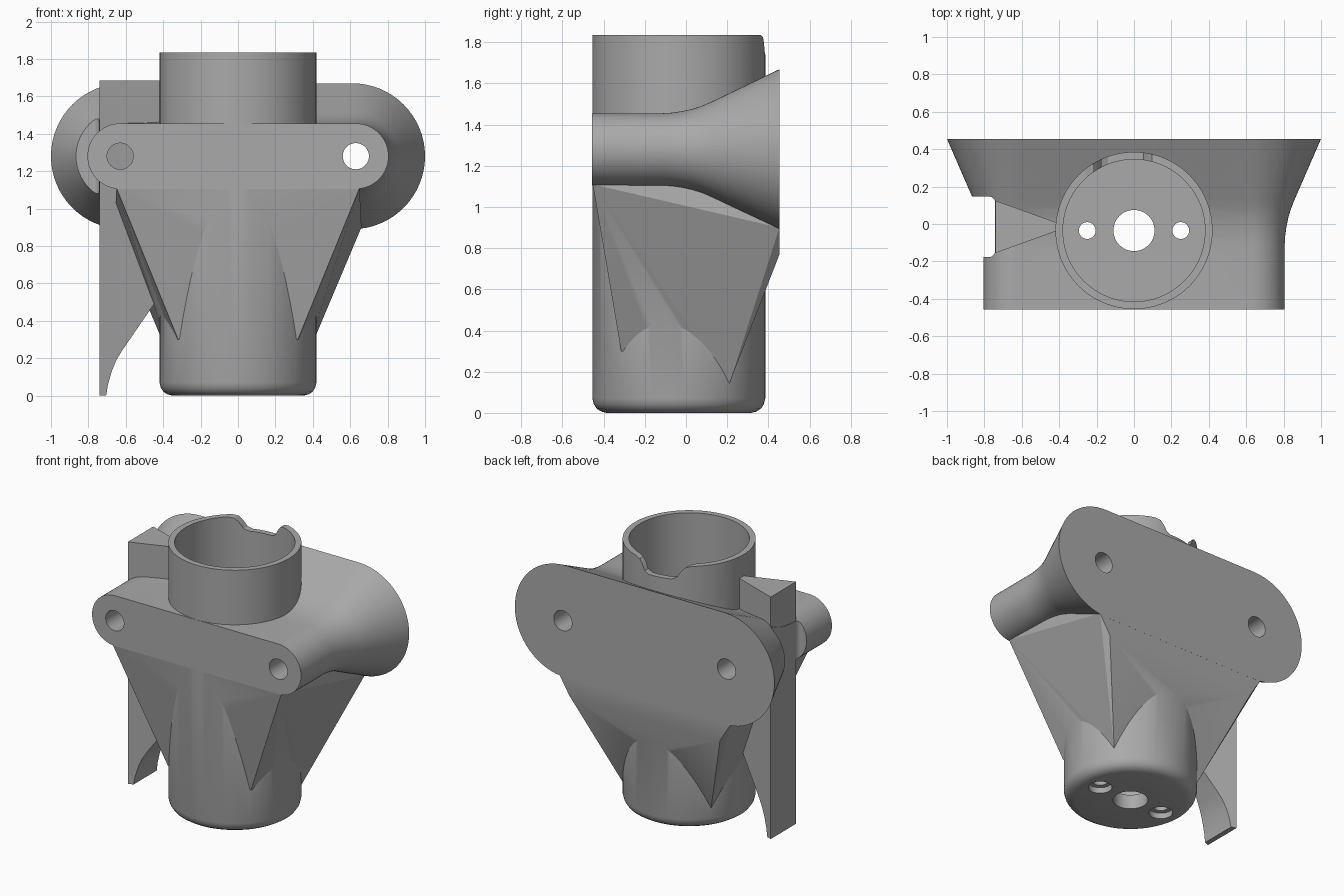
import bpy, bmesh, math
from mathutils import Matrix

if "Cube" in bpy.data.objects:
    bpy.data.objects.remove(bpy.data.objects["Cube"], do_unlink=True)

grey = bpy.data.materials.new("plain_grey")
grey.use_nodes = True
colour = (0.4, 0.4, 0.4, 1)
grey.diffuse_color = colour
grey.node_tree.nodes["Principled BSDF"].inputs["Base Color"].default_value = colour

TUBE_Y = -0.035


def finish(name, bm):
    bmesh.ops.recalc_face_normals(bm, faces=bm.faces)
    mesh = bpy.data.meshes.new(name)
    bm.to_mesh(mesh)
    bm.free()
    mesh.materials.append(grey)
    obj = bpy.data.objects.new(name, mesh)
    bpy.context.collection.objects.link(obj)
    return obj


def loft(name, rings):
    """Skin closed rings of equal length and cap both ends."""
    bm = bmesh.new()
    loops = [[bm.verts.new(p) for p in ring] for ring in rings]
    n = len(loops[0])
    for a, b in zip(loops, loops[1:]):
        for i in range(n):
            j = (i + 1) % n
            bm.faces.new((a[i], a[j], b[j], b[i]))
    bm.faces.new(loops[0])
    bm.faces.new(loops[-1])
    return finish(name, bm)


def turned(name, profile, x=0, y=TUBE_Y, sides=96):
    """Solid of revolution about a vertical axis from (radius, z) pairs."""
    turn = [2 * math.pi * i / sides for i in range(sides)]
    return loft(name, [[(x + r * math.cos(a), y + r * math.sin(a), z) for a in turn]
                       for r, z in profile])


def stadium(x, r, y, z=1.28, steps=32):
    pts = []
    for side, start in ((1, -math.pi / 2), (-1, math.pi / 2)):
        for i in range(steps + 1):
            a = start + math.pi * i / steps
            pts.append((side * x + r * math.cos(a), y, z + r * math.sin(a)))
    return pts


def combine(target, tool, operation):
    mod = target.modifiers.new("combine", 'BOOLEAN')
    mod.operation = operation
    mod.solver = 'EXACT'
    mod.object = tool
    bpy.context.view_layer.objects.active = target
    bpy.ops.object.modifier_apply(modifier=mod.name)
    bpy.data.objects.remove(tool, do_unlink=True)


# Mounting block: round-ended bar flaring to a wide back plate
flare = [(-0.456, 0.175), (-0.12, 0.175), (-0.07, 0.178), (-0.02, 0.185),
         (0.03, 0.196), (0.08, 0.212), (0.13, 0.234), (0.455, 0.39)]
body = loft("bracket_body", [stadium(0.63 - 0.02 * (r - 0.175) / 0.215, r, y) for y, r in flare])

# Tapered gusset running down to four points on the tube
bm = bmesh.new()
for s in (1, -1):
    for p in ((0.65, -0.453, 1.11), (0.6, -0.453, 1.25), (0.32, -0.315, 0.3),
              (0.34, 0.21, 0.14), (0.58, 0.454, 0.77), (0.66, 0.454, 0.9),
              (0.6, 0.454, 1.2)):
        bm.verts.new((s * p[0], p[1], p[2]))
bmesh.ops.convex_hull(bm, input=bm.verts)
combine(body, finish("gusset", bm), 'UNION')

# Screw holes through the mounting block
for x in (-0.63, 0.63):
    ring = [2 * math.pi * i / 40 for i in range(40)]
    drill = loft("drill", [[(x + 0.07 * math.cos(a), y, 1.28 + 0.07 * math.sin(a))
                            for a in ring] for y in (-0.6, 0.6)])
    combine(body, drill, 'DIFFERENCE')

# Rounded pocket beside the fin
bm = bmesh.new()
bmesh.ops.create_cube(bm, size=1, matrix=Matrix.Translation((-1.0, -0.015, 1.28))
                      @ Matrix.Diagonal((0.516, 0.325, 1.2, 1)))
upright = [e for e in bm.edges if abs(e.verts[0].co.z - e.verts[1].co.z) > 0.5]
bmesh.ops.bevel(bm, geom=upright, offset=0.035, segments=6, affect='EDGES', profile=0.5)
combine(body, finish("pocket", bm), 'DIFFERENCE')

# Wedge-shaped fin with a curved lower edge
outline = [(-0.74, 1.685), (-0.74, 0), (-0.705, 0), (-0.695, 0.06), (-0.675, 0.13),
           (-0.65, 0.19), (-0.62, 0.24), (-0.39, 0.575), (-0.39, 1.685)]


def fin_side(s):
    return [(x, -0.015 + s * (0.14 - 0.36 * (x + 0.74)), z) for x, z in outline]


combine(body, loft("fin", [fin_side(-1), fin_side(1)]), 'UNION')

# Tube with rounded foot, then its bore and floor holes
tube = turned("tube", [(0.35, 0), (0.376, 0.006), (0.398, 0.02), (0.413, 0.042),
                       (0.42, 0.07), (0.42, 1.835)])
combine(body, tube, 'UNION')
combine(body, turned("bore", [(0.38, 0.1), (0.38, 2)]), 'DIFFERENCE')
combine(body, turned("centre_hole", [(0.11, -0.1), (0.11, 0.2)], sides=48), 'DIFFERENCE')
for x in (-0.25, 0.25):
    hole = turned("floor_hole", [(0.075, -0.1), (0.075, 0.04), (0.045, 0.041), (0.045, 0.2)],
                  x=x, sides=32)
    combine(body, hole, 'DIFFERENCE')

# Rounded notch in the back of the rim
notch = [(-0.26, 1.9), (-0.26, 1.836), (-0.22, 1.825), (-0.195, 1.795), (-0.17, 1.755),
         (-0.14, 1.74), (0.02, 1.74), (0.05, 1.755), (0.07, 1.795), (0.095, 1.825),
         (0.14, 1.836), (0.14, 1.9)]
combine(body, loft("notch", [[(x, y, z) for x, z in notch] for y in (0.1, 0.6)]), 'DIFFERENCE')

# Smooth curved walls, crisp edges
bpy.ops.object.select_all(action='DESELECT')
body.select_set(True)
bpy.context.view_layer.objects.active = body
bpy.ops.object.shade_smooth_by_angle(angle=math.radians(25))
